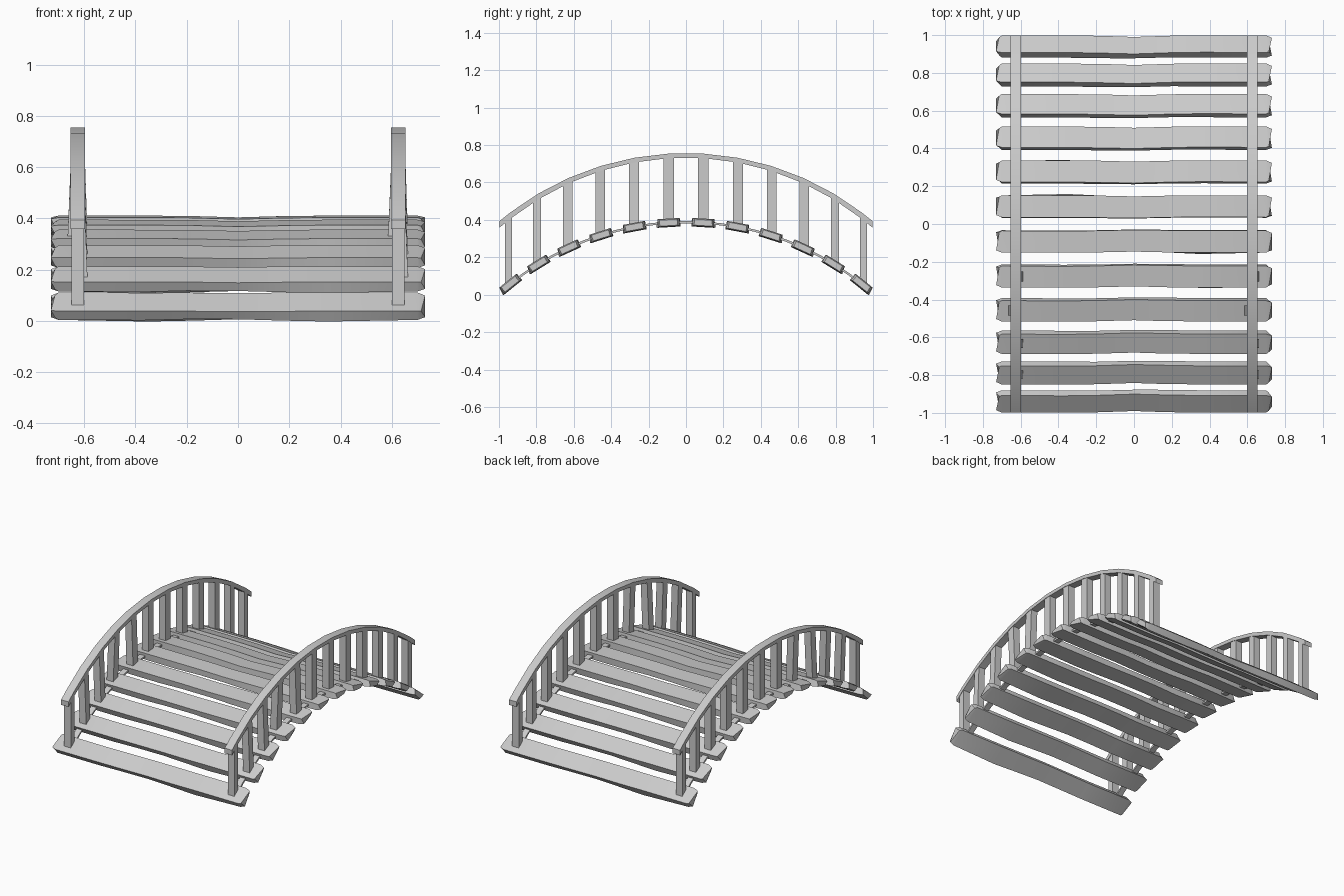
import bpy, bmesh, math

if "Cube" in bpy.data.objects:
    bpy.data.objects.remove(bpy.data.objects["Cube"])

wood = bpy.data.materials.new("pale_grey_wood")
wood.diffuse_color = (0.6, 0.6, 0.6, 1)
wood.use_nodes = True
wood.node_tree.nodes["Principled BSDF"].inputs["Base Color"].default_value = wood.diffuse_color

DECK_R, DECK_TOP = 1.5, 0.388      # deck arc radius, height of plank centres at the crown
RAIL_R, RAIL_TOP = 1.55, 0.757     # rail arc
STEP = math.radians(7.05)
POST_X = 0.625


def deck(a):
    """Point on deck arc (y, z) at angle a."""
    return DECK_R * math.sin(a), DECK_TOP - DECK_R * (1 - math.cos(a))


def rail_z(y):
    return RAIL_TOP - RAIL_R + math.sqrt(RAIL_R ** 2 - y * y)


def loft(name, sections, smooth=False):
    """Skin a list of equally sized vertex rings and cap both ends."""
    bm = bmesh.new()
    rings = [[bm.verts.new(p) for p in s] for s in sections]
    n = len(rings[0])
    for a, b in zip(rings, rings[1:]):
        for i in range(n):
            bm.faces.new((a[i], a[(i + 1) % n], b[(i + 1) % n], b[i]))
    bm.faces.new(rings[0])
    bm.faces.new(rings[-1])
    bmesh.ops.recalc_face_normals(bm, faces=bm.faces)
    me = bpy.data.meshes.new(name)
    bm.to_mesh(me)
    bm.free()
    ob = bpy.data.objects.new(name, me)
    bpy.context.collection.objects.link(ob)
    me.materials.append(wood)
    if smooth:
        me.polygons.foreach_set("use_smooth", [True] * len(me.polygons))
        me.set_sharp_from_angle(angle=math.radians(30))
    return ob


# Worn plank outline: x, inner edge, outer edge top, outer edge bottom, top, bottom
PLANK = [
    (-0.722, -0.046, 0.050, 0.048, 0.016, -0.016),
    (-0.700, -0.058, 0.058, 0.058, 0.022, -0.022),
    (-0.350, -0.058, 0.057, 0.068, 0.022, -0.022),
    (-0.180, -0.060, 0.057, 0.060, 0.020, -0.024),
    (0.000, -0.062, 0.053, 0.054, 0.015, -0.022),
    (0.200, -0.058, 0.057, 0.057, 0.021, -0.019),
    (0.370, -0.056, 0.058, 0.058, 0.022, -0.024),
    (0.700, -0.058, 0.058, 0.058, 0.022, -0.022),
    (0.722, -0.048, 0.046, 0.050, 0.016, -0.016),
]


def plank(i, k, side):
    """k-th plank from the crown; the other half is turned by 180 degrees."""
    a = (k + 0.5) * STEP
    cy, cz = deck(a)
    c, s = math.cos(a), math.sin(a)
    rings = []
    for j, (x, ti, tt, tb, nt, nb) in enumerate(PLANK):
        # ends are sawn slightly askew
        skew = 0.008 if j in (0, 8) else 0
        ring = []
        for dx, t, n in ((-skew, ti, nt), (skew, tt, nt), (-skew, tb, nb), (skew, ti, nb)):
            ring.append((side * (x + dx), side * (cy + t * c + n * s), cz - t * s + n * c))
        rings.append(ring)
    loft(f"plank_{i}", rings, True)


i = 0
for side in (-1, 1):
    for k in range(6):
        i += 1
        plank(i, k, side)

# Sideways lean of post feet, by plank number from the front
LEAN = {1: 0.013, 2: 0.013, 3: -0.015, 4: 0.012}

for sx, label in ((-1, "left"), (1, "right")):
    px = sx * POST_X

    # Posts from plank to handrail
    for k in range(12):
        a = (k - 5.5) * STEP
        y, z = deck(a)
        y *= 1.01
        h = 0.028 * math.cos(a) ** 1.4
        lean = LEAN.get(k, 0)
        rings = []
        for dx, z0, top in ((lean, z, False), (0, None, True)):
            ring = []
            for ex, ey in ((-1, -1), (1, -1), (1, 1), (-1, 1)):
                yy = y + ey * h
                zz = rail_z(yy) - 0.018 if top else z0
                ring.append((px + dx + ex * 0.025, yy, zz))
            rings.append(ring)
        loft(f"{label}_post_{k + 1}", rings)

    # Arched handrail, faceted at the posts
    ys = [-0.998] + [deck((k - 5.5) * STEP)[0] for k in range(12)] + [0.998]
    rings = []
    for y in ys:
        z = rail_z(y)
        d = 0.024 + 0.011 * abs(y) ** 2
        rings.append([(px - 0.028, y, z), (px + 0.028, y, z),
                      (px + 0.028, y, z - d), (px - 0.028, y, z - d)])
    loft(f"{label}_handrail", rings, True)

    # Thin strap threading the planks together
    rings = []
    for k in range(23):
        a = (k - 11) / 2 * STEP
        y, z = deck(a)
        c, s = math.cos(a), math.sin(a)
        rings.append([(px + ex * 0.02, y + n * s, z + n * c)
                      for ex, n in ((-1, 0.006), (1, 0.006), (1, -0.006), (-1, -0.006))])
    loft(f"{label}_strap", rings, True)
